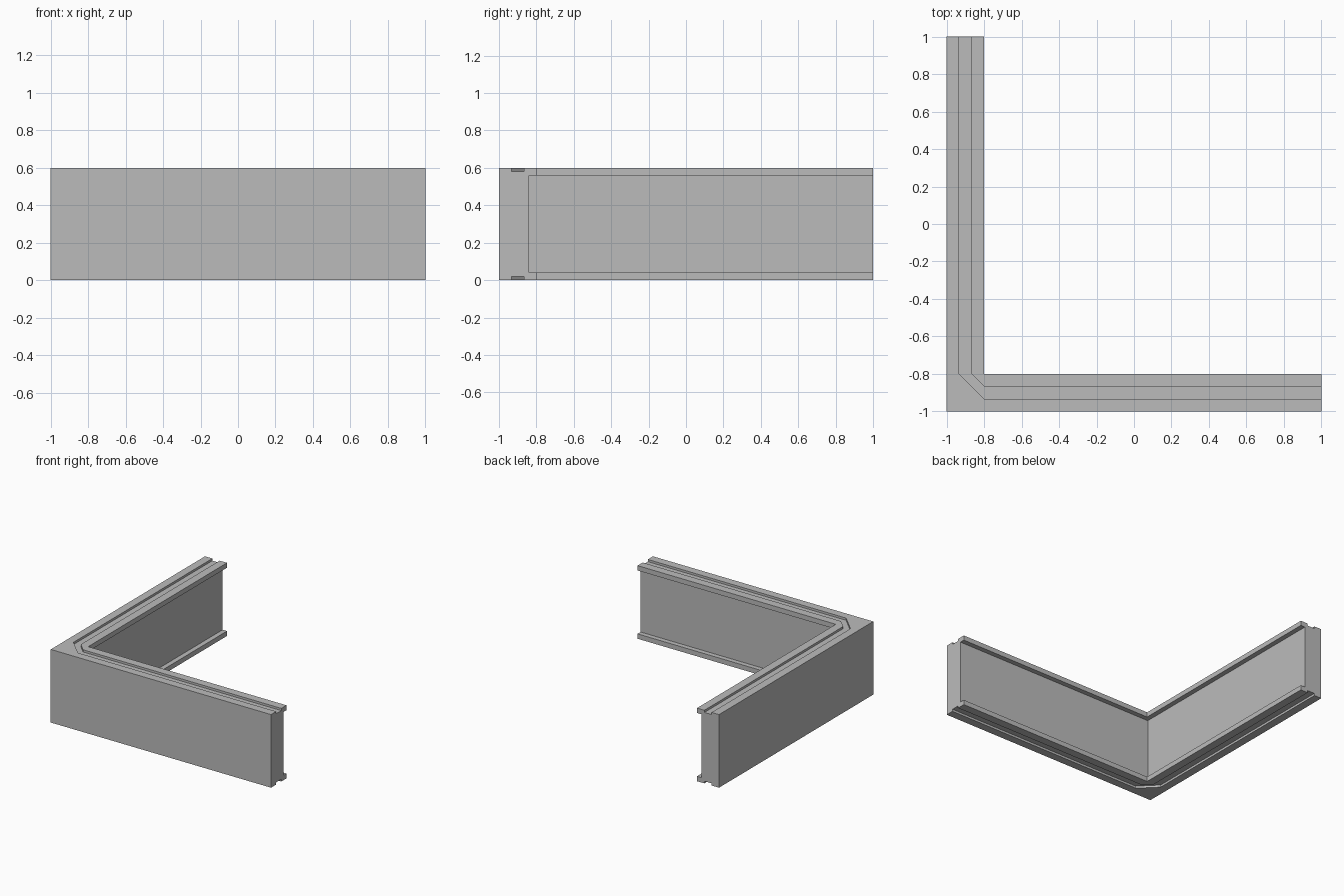
import bpy
import bmesh

cube = bpy.data.objects.get("Cube")
if cube:
    bpy.data.objects.remove(cube, do_unlink=True)

LENGTH, HEIGHT, THICK = 1.0, 0.6, 0.2
INNER = -LENGTH + THICK           # inner face of both arms
FAR = LENGTH + 0.1                # cutters run past the arm ends
GROOVE_DEPTH = 0.018

grey = bpy.data.materials.new("plain grey")
grey.use_nodes = True
grey.diffuse_color = (0.5, 0.5, 0.5, 1)
grey.node_tree.nodes["Principled BSDF"].inputs["Base Color"].default_value = (0.5, 0.5, 0.5, 1)


def prism(name, outline, bottom, top):
    """Extrude a plan outline between two heights."""
    bm = bmesh.new()
    base = bm.faces.new([bm.verts.new((x, y, bottom)) for x, y in outline])
    extruded = bmesh.ops.extrude_face_region(bm, geom=[base])["geom"]
    rising = [v for v in extruded if isinstance(v, bmesh.types.BMVert)]
    bmesh.ops.translate(bm, verts=rising, vec=(0, 0, top - bottom))
    bmesh.ops.recalc_face_normals(bm, faces=bm.faces)
    mesh = bpy.data.meshes.new(name)
    bm.to_mesh(mesh)
    bm.free()
    mesh.materials.append(grey)
    obj = bpy.data.objects.new(name, mesh)
    bpy.context.collection.objects.link(obj)
    return obj


def mirrored(path):
    """Swap x and y and reverse, to continue a path along the other arm."""
    return path + [(y, x) for x, y in reversed(path)]


# Corner wall with two equal arms
wall = prism("corner_wall", [(-LENGTH, LENGTH), (-LENGTH, -LENGTH), (LENGTH, -LENGTH),
                             (LENGTH, INNER), (INNER, INNER), (INNER, LENGTH)], 0, HEIGHT)

# Recess behind the inner flanges
back = INNER - 0.04
cutters = [prism("recess_cutter", [(back, FAR), (back, back), (FAR, back), (FAR, FAR)],
                 0.04, HEIGHT - 0.04)]

# Chamfered grooves along the top and the underside
outer_side = mirrored([(-0.933, FAR), (-0.933, INNER)])
inner_side = mirrored([(-0.867, FAR), (-0.867, INNER)])
groove = outer_side + inner_side[::-1]
cutters.append(prism("top_groove_cutter", groove, HEIGHT - GROOVE_DEPTH, HEIGHT + 0.1))
cutters.append(prism("bottom_groove_cutter", groove, -0.1, GROOVE_DEPTH))

for cutter in cutters:
    cutter.hide_render = True
    cutter.hide_set(True)
    cut = wall.modifiers.new(cutter.name, "BOOLEAN")
    cut.operation = "DIFFERENCE"
    cut.solver = "EXACT"
    cut.object = cutter

# Bake the cuts and drop the cutters
bpy.context.view_layer.update()
graph = bpy.context.evaluated_depsgraph_get()
baked = bpy.data.meshes.new_from_object(wall.evaluated_get(graph))
wall.modifiers.clear()
wall.data = baked
for cutter in cutters:
    bpy.data.objects.remove(cutter, do_unlink=True)
